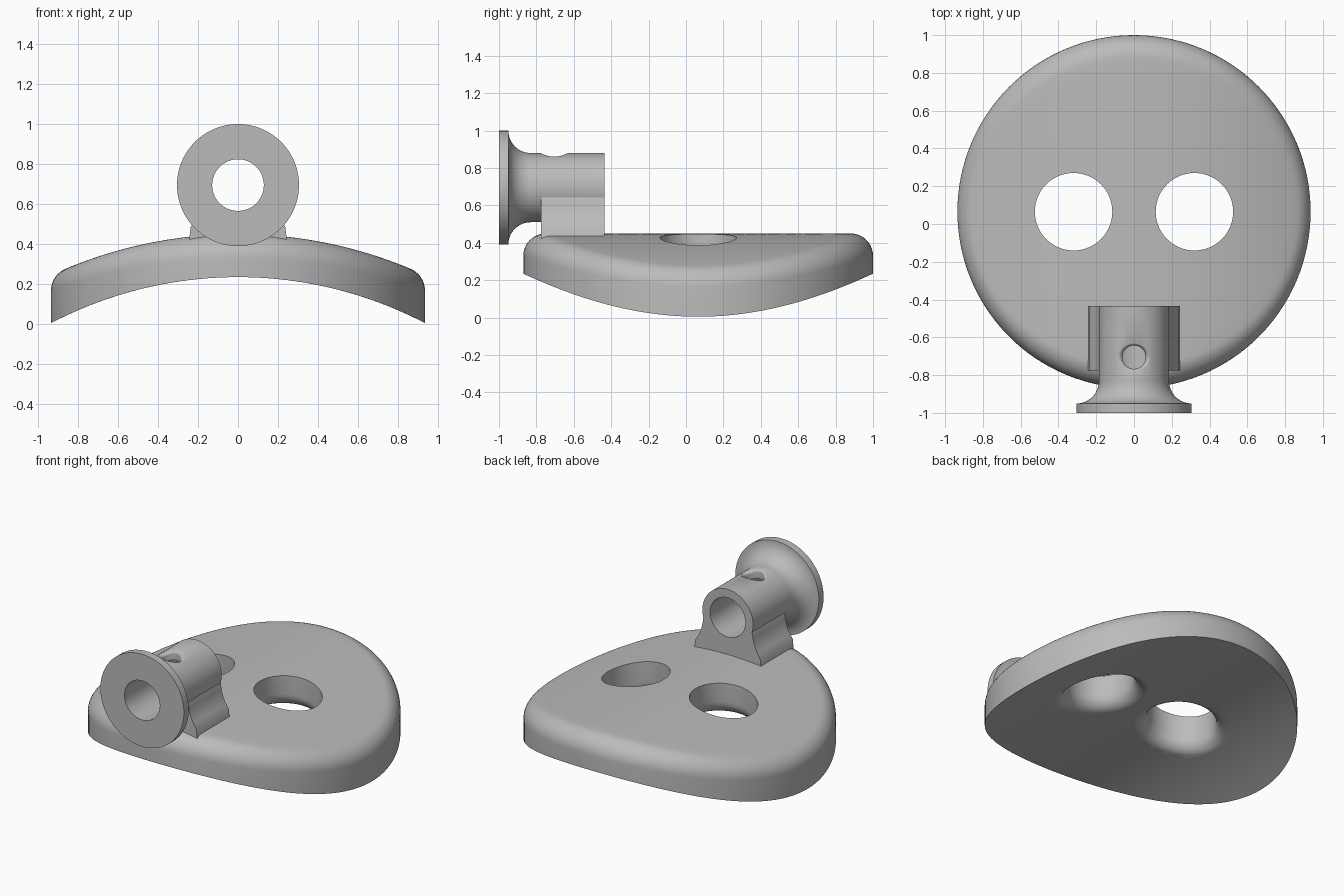
import bpy
import bmesh
from math import sin, cos, pi, sqrt, tau
from mathutils import Vector

if "Cube" in bpy.data.objects:
    bpy.data.objects.remove(bpy.data.objects["Cube"], do_unlink=True)

N = 128                      # sides of round parts
AXIS_Z = -1.78               # axis of the curved plate
TOP_R, BOTTOM_R = 2.23, 2.015
PLATE_R, PLATE_Y, EDGE = 0.935, 0.065, 0.12
TUBE_Z, TUBE_R, BORE_R = 0.695, 0.185, 0.129
BACK_Y = -0.435

grey = bpy.data.materials.new("plain grey")
grey.use_nodes = True
colour = (0.5, 0.5, 0.5, 1)
grey.diffuse_color = colour
grey.node_tree.nodes["Principled BSDF"].inputs["Base Color"].default_value = colour


def loft(name, rings):
    """Closed solid through equal-sized rings, capped at both ends."""
    bm = bmesh.new()
    loops = [[bm.verts.new(p) for p in ring] for ring in rings]
    for a, b in zip(loops, loops[1:]):
        n = len(a)
        for i in range(n):
            j = (i + 1) % n
            bm.faces.new((a[i], a[j], b[j], b[i]))
    bm.faces.new(loops[0])
    bm.faces.new(loops[-1])
    bmesh.ops.recalc_face_normals(bm, faces=bm.faces)
    mesh = bpy.data.meshes.new(name)
    bm.to_mesh(mesh)
    bm.free()
    obj = bpy.data.objects.new(name, mesh)
    obj.data.materials.append(grey)
    bpy.context.collection.objects.link(obj)
    return obj


def combine(target, other, operation):
    mod = target.modifiers.new(operation, 'BOOLEAN')
    mod.operation, mod.object, mod.solver = operation, other, 'EXACT'
    bpy.context.view_layer.objects.active = target
    bpy.ops.object.modifier_apply(modifier=mod.name)
    bpy.data.objects.remove(other, do_unlink=True)


def smooth(obj):
    bpy.ops.object.select_all(action='DESELECT')
    obj.select_set(True)
    bpy.context.view_layer.objects.active = obj
    bpy.ops.object.shade_smooth_by_angle(angle=pi / 6)


def directions(n):
    return [Vector((cos(tau * i / n), sin(tau * i / n), 0)) for i in range(n)]


def rounded_hole(x, y, radius, fillet, axis_z, surf_r, side, z_in, z_out, n=64):
    """Cutter whose mouth is filleted onto a cylinder lying along y."""
    dirs = directions(n)
    middle = Vector((x, y, 0))
    reach = surf_r - side * (fillet - 0.002)
    rows = []
    for d in dirs:
        c = middle + d * (radius + fillet)
        height = sqrt(reach ** 2 - c.x ** 2)
        c.z = axis_z + height
        normal = Vector((c.x, 0, height)).normalized() * side
        rows.append([c + fillet * (-d).slerp(normal, k / 8) for k in range(9)])
    rings = [[row[k] for row in rows] for k in range(9)]
    inner = [middle + d * radius + Vector((0, 0, z_in)) for d in dirs]
    outer = [Vector((p.x, p.y, z_out)) for p in rings[-1]]
    return loft("hole_cutter", [inner] + rings + [outer])


# Curved round plate with a rounded upper rim
def arc_z(x, radius):
    return AXIS_Z + sqrt(radius ** 2 - x ** 2)


def on_arc(points, scale, radius):
    return [Vector((p.x * scale, p.y * scale, arc_z(p.x * scale, radius))) for p in points]


dirs = directions(N)
rim = [d * PLATE_R for d in dirs]
STEPS = 16
scales = [0.02] + [i / STEPS for i in range(1, STEPS + 1)]
rings = [on_arc(rim, s, BOTTOM_R) for s in scales]
edge_rows = []
for d in dirs:
    c = d * (PLATE_R - EDGE)
    c.z = arc_z(c.x, TOP_R - EDGE)
    up = Vector((c.x, 0, c.z - AXIS_Z)).normalized()
    edge_rows.append([c + EDGE * d.slerp(up, k / 10) for k in range(11)])
rings += [[row[k] for row in edge_rows] for k in range(11)]
rings += [on_arc(rings[-1], s, TOP_R) for s in reversed(scales[:-1])]
plate = loft("curved_plate", [[p + Vector((0, PLATE_Y, 0)) for p in r] for r in rings])

for x in (-0.32, 0.32):
    cutter = rounded_hole(x, PLATE_Y, 0.205, 0.09, AXIS_Z, BOTTOM_R, -1, 0.8, -0.3)
    combine(plate, cutter, 'DIFFERENCE')
smooth(plate)


# Flanged tube lying along y
def tube_ring(y, radius):
    return [Vector((radius * d.x, y, TUBE_Z + radius * d.y)) for d in dirs]


FLARE = 0.12
profile = [(-1, TUBE_R + FLARE)]
for k in range(13):
    a = pi / 2 * k / 12
    profile.append((-0.95 + FLARE * (1 - cos(a)), TUBE_R + FLARE * (1 - sin(a))))
profile.append((BACK_Y, TUBE_R))
tube = loft("flanged_tube", [tube_ring(y, r) for y, r in profile])

# Saddle block joining the tube to the plate
half = [(0.245, 0.41), (0.237, 0.485), (0.217, 0.515), (0.202, 0.545),
        (0.191, 0.575), (0.184, 0.605), (0.179, 0.64), (0.165, 0.67)]
outline = half + [(-x, z) for x, z in reversed(half)]
saddle = loft("saddle", [[Vector((x, y, z)) for x, z in outline] for y in (-0.775, BACK_Y)])
combine(tube, saddle, 'UNION')

# Bore and upper pin hole
combine(tube, loft("bore_cutter", [tube_ring(y, BORE_R) for y in (-1.2, -0.2)]), 'DIFFERENCE')
pin = rounded_hole(0, -0.705, 0.062, 0.02, TUBE_Z, TUBE_R, 1, 0.7, 1.1)
combine(tube, pin, 'DIFFERENCE')
smooth(tube)
